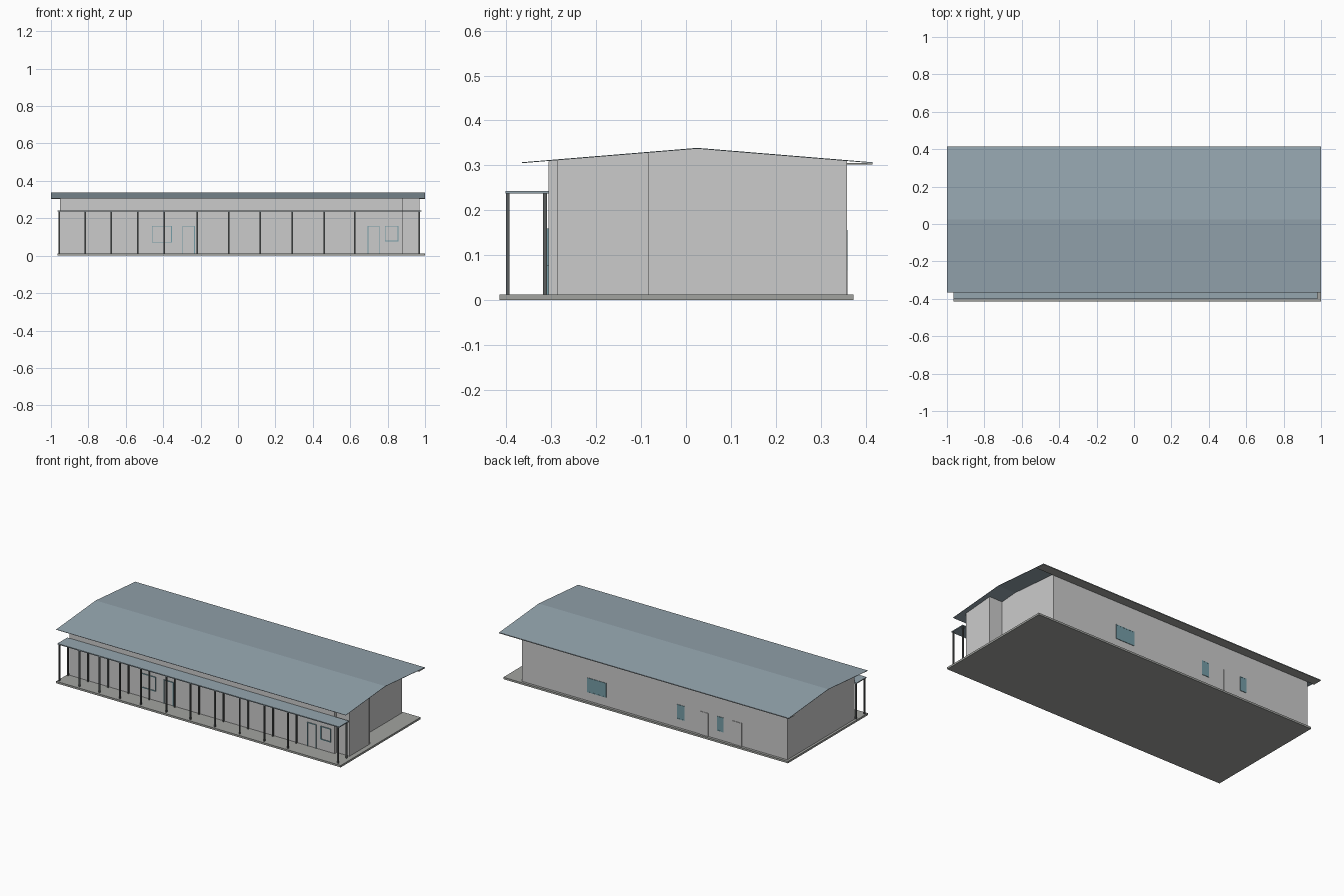
import bpy, bmesh

if "Cube" in bpy.data.objects:
    bpy.data.objects.remove(bpy.data.objects["Cube"])


def material(name, rgb):
    m = bpy.data.materials.new(name)
    m.diffuse_color = (*rgb, 1)
    m.use_nodes = True
    m.node_tree.nodes["Principled BSDF"].inputs["Base Color"].default_value = m.diffuse_color
    return m


ROOF = material("roof_blue_grey", (0.30, 0.38, 0.43))
WALL = material("wall_pale_grey", (0.56, 0.58, 0.55))
SLAB = material("slab_grey", (0.36, 0.37, 0.35))
POST = material("post_dark_grey", (0.10, 0.11, 0.11))
TEAL = material("teal_joinery", (0.18, 0.34, 0.39))


def finish(name, bm, mat):
    bmesh.ops.recalc_face_normals(bm, faces=bm.faces)
    me = bpy.data.meshes.new(name)
    bm.to_mesh(me)
    bm.free()
    me.materials.append(mat)
    ob = bpy.data.objects.new(name, me)
    bpy.context.collection.objects.link(ob)
    return ob


def add_box(bm, x0, x1, y0, y1, z0, z1):
    vs = bmesh.ops.create_cube(bm, size=1)["verts"]
    for v in vs:
        v.co.x = x1 if v.co.x > 0 else x0
        v.co.y = y1 if v.co.y > 0 else y0
        v.co.z = z1 if v.co.z > 0 else z0


def boxes(name, mat, *dims):
    bm = bmesh.new()
    for d in dims:
        add_box(bm, *d)
    return finish(name, bm, mat)


def prism(name, mat, x0, x1, profile):
    """Extrude a (y, z) profile along x."""
    bm = bmesh.new()
    f = bm.faces.new([bm.verts.new((x0, y, z)) for y, z in profile])
    ext = bmesh.ops.extrude_face_region(bm, geom=[f])["geom"]
    bmesh.ops.translate(bm, vec=(x1 - x0, 0, 0),
                        verts=[g for g in ext if isinstance(g, bmesh.types.BMVert)])
    return finish(name, bm, mat)


RIDGE_Y, RIDGE_Z, SLOPE = 0.025, 0.339, 0.082
FLOOR = 0.012
FRONT, BACK = -0.305, 0.357


def roof_z(y):
    return RIDGE_Z - SLOPE * abs(y - RIDGE_Y)


# Floor slab
boxes("floor_slab", SLAB, (-0.965, 1.0, -0.415, 0.373, 0, FLOOR))

# Main walls with gabled tops, and the shallow block on the right end
gap = 0.0015
prism("main_walls", WALL, -0.95, 0.88,
      [(FRONT, FLOOR), (BACK, FLOOR), (BACK, roof_z(BACK) - gap),
       (RIDGE_Y, RIDGE_Z - gap), (FRONT, roof_z(FRONT) - gap)])
prism("end_block", WALL, 0.88, 0.97,
      [(-0.285, FLOOR), (-0.085, FLOOR),
       (-0.085, roof_z(-0.085) - gap), (-0.285, roof_z(-0.285) - gap)])

# Thin trims on the outer wall corners
t, o = 0.006, 0.001
boxes("corner_trims", WALL,
      *[(x - t + o, x + o, y0, y1, FLOOR, roof_z(y0) - 0.003) for x, y0, y1 in (
          (0.97, -0.285 - o, -0.279), (0.97, -0.091, -0.085 + o),
          (0.88, FRONT - o, FRONT + t), (0.88, BACK - t, BACK + o),
          (-0.95 + t - 2 * o, FRONT - o, FRONT + t),
          (-0.95 + t - 2 * o, BACK - t, BACK + o))])

# Thin gabled roof sheet
ef, eb, th = -0.365, 0.415, 0.002
prism("main_roof", ROOF, -1, 1,
      [(ef, roof_z(ef)), (RIDGE_Y, RIDGE_Z), (eb, roof_z(eb)),
       (eb, roof_z(eb) - th), (RIDGE_Y, RIDGE_Z - th), (ef, roof_z(ef) - th)])

# Flat soffit under the back eave
boxes("back_soffit", SLAB, (-1, 1, BACK, eb, 0.302, 0.305))

# Porch roof with two rows of posts
boxes("porch_roof", ROOF, (-0.965, 0.98, -0.402, FRONT, 0.237, 0.243))
post_x = (-0.955, -0.816, -0.677, -0.537, -0.393, -0.217,
          -0.05, 0.12, 0.29, 0.46, 0.623, 0.97)
w = 0.004
boxes("porch_posts", POST,
      *[(x - w, x + w, y - w, y + w, FLOOR, 0.237)
        for x in post_x for y in (-0.397, -0.314)])


# Door and window frames
def frame(name, x0, x1, z0, z1, y0, y1, door=False):
    e = 0.004
    bars = [(x0, x0 + e, y0, y1, z0, z1), (x1 - e, x1, y0, y1, z0, z1),
            (x0 + e, x1 - e, y0, y1, z1 - e, z1)]
    if not door:
        bars.append((x0 + e, x1 - e, y0, y1, z0, z0 + e))
    boxes(name, TEAL, *bars)


fy = (FRONT - 0.005, FRONT)
by = (BACK, BACK + 0.003)
frame("front_window_left", -0.46, -0.353, 0.07, 0.16, *fy)
frame("front_window_right", 0.785, 0.857, 0.076, 0.16, *fy)
frame("front_door_left", -0.298, -0.23, FLOOR, 0.16, *fy, door=True)
frame("front_door_right", 0.693, 0.757, FLOOR, 0.16, *fy, door=True)

# Back windows with glass panes
for i, (x0, x1) in enumerate(((0.30, 0.43), (-0.24, -0.19), (-0.51, -0.466))):
    frame(f"back_window_frame_{i + 1}", x0, x1, 0.066, 0.156, *by)
    boxes(f"back_window_glass_{i + 1}", TEAL,
          (x0 + 0.003, x1 - 0.003, BACK, BACK + 0.002, 0.069, 0.153))

# Back doors: wall-coloured panels
for i, (x0, x1) in enumerate(((-0.405, -0.347), (-0.635, -0.565))):
    boxes(f"back_door_{i + 1}", WALL, (x0, x1, *by, FLOOR, 0.156))
